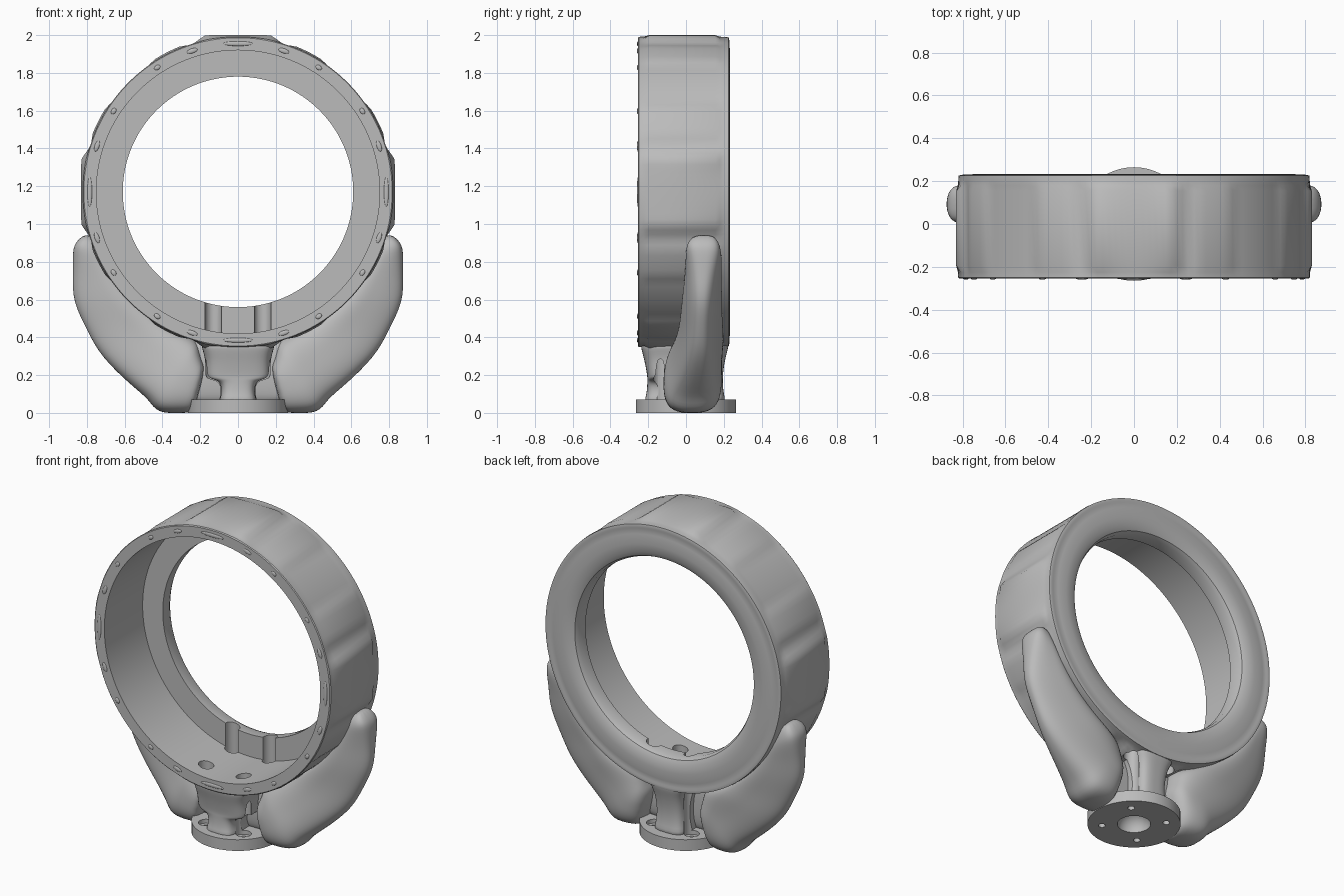
import bpy, bmesh
from math import sin, cos, pi, radians, degrees
from mathutils import Vector, Matrix

old = bpy.data.objects.get("Cube")
if old:
    bpy.data.objects.remove(old)

grey = bpy.data.materials.new("plain grey")
grey.use_nodes = True
COL = (0.5, 0.5, 0.5, 1)
grey.diffuse_color = COL
grey.node_tree.nodes["Principled BSDF"].inputs["Base Color"].default_value = COL

RING_Z = 1.17


def activate(ob):
    bpy.ops.object.select_all(action='DESELECT')
    ob.select_set(True)
    bpy.context.view_layer.objects.active = ob


def finish(name, bm, angle=30, subdiv=0):
    """Turn a bmesh into a smooth-shaded object."""
    bmesh.ops.recalc_face_normals(bm, faces=bm.faces)
    me = bpy.data.meshes.new(name)
    bm.to_mesh(me)
    bm.free()
    me.materials.append(grey)
    ob = bpy.data.objects.new(name, me)
    bpy.context.collection.objects.link(ob)
    activate(ob)
    if subdiv:
        ob.modifiers.new("subdivide", 'SUBSURF').levels = subdiv
        bpy.ops.object.modifier_apply(modifier="subdivide")
    bpy.ops.object.shade_smooth_by_angle(angle=radians(angle))
    return ob


def bridge(bm, loops, closed=False):
    """Join successive vertex loops with quads."""
    n = len(loops[0])
    pairs = list(zip(loops, loops[1:])) + ([(loops[-1], loops[0])] if closed else [])
    for a, b in pairs:
        for i in range(n):
            j = (i + 1) % n
            bm.faces.new((a[i], a[j], b[j], b[i]))


def loft(name, sections, power=3, n=16, subdiv=2, mirror=False):
    """Skin rounded sections given as (centre, half u, half v, taper along u)."""
    bm = bmesh.new()
    loops = []
    for c, u, v, taper in sections:
        loop = []
        for i in range(n):
            a = 2 * pi * i / n
            ca, sa = cos(a), sin(a)
            k = (abs(ca) ** power + abs(sa) ** power) ** (-1 / power)
            p = c + u * ca * k + v * sa * k * (1 - taper * ca * k)
            if mirror:
                p.x = -p.x
            loop.append(bm.verts.new(p))
        loops.append(loop)
    bridge(bm, loops)
    bm.faces.new(loops[0])
    bm.faces.new(loops[-1])
    return finish(name, bm, 50, subdiv)


def cylinder(name, x, y, z0, z1, r, seg=32):
    bm = bmesh.new()
    bmesh.ops.create_cone(bm, cap_ends=True, segments=seg, radius1=r, radius2=r,
                          depth=z1 - z0,
                          matrix=Matrix.Translation((x, y, (z0 + z1) / 2)))
    return finish(name, bm)


def cut(ob, cutters):
    for c in cutters:
        activate(ob)
        m = ob.modifiers.new("cut", 'BOOLEAN')
        m.operation, m.solver, m.object = 'DIFFERENCE', 'EXACT', c
        bpy.ops.object.modifier_apply(modifier="cut")
    activate(ob)
    bpy.ops.object.shade_smooth_by_angle(angle=radians(35))


# Ring: turned profile whose outside carries shallow flat pads
def pad_offset(theta):
    a = degrees(theta) % 90
    a = min(a, 90 - a)
    if a < 17:
        flat = 0.83 / cos(radians(min(a, 11))) - 0.818
        return flat * max(0, min(1, (17 - a) / 5))
    return 0.011 * max(0, min(1, (a - 18) / 4, (36 - a) / 4))


# (radius, y, pad strength)
PROFILE = [(0.75, 0.125, 0), (0.75, -0.255, 0), (0.816, -0.255, 0), (0.82, -0.25, 0.1),
           (0.818, -0.225, 0.3), (0.818, -0.195, 1), (0.818, 0.155, 1), (0.818, 0.18, 0.3),
           (0.82, 0.205, 0), (0.818, 0.226, 0), (0.8, 0.23, 0), (0.79, 0.226, 0),
           (0.76, 0.232, 0), (0.7, 0.234, 0), (0.65, 0.23, 0), (0.622, 0.215, 0),
           (0.61, 0.19, 0), (0.61, 0.125, 0)]
bm = bmesh.new()
SEG = 180
loops = []
for r, y, w in PROFILE:
    loop = []
    for i in range(SEG):
        t = 2 * pi * i / SEG
        rr = r + w * pad_offset(t)
        loop.append(bm.verts.new((rr * cos(t), y, RING_Z + rr * sin(t))))
    loops.append(loop)
bridge(bm, loops, closed=True)
ring = finish("ring", bm, 35)

# Small raised marks on the front rim
bm = bmesh.new()
for quarter in range(4):
    for deg, length in ((0, 0.08), (18, 0.03), (33, 0.018), (57, 0.018), (72, 0.03)):
        t = radians(deg + 90 * quarter)
        m = (Matrix.Translation((0.785 * cos(t), -0.254, RING_Z + 0.785 * sin(t)))
             @ Matrix.Rotation(-t, 4, 'Y')
             @ Matrix.Diagonal((0.013, 0.006, length, 1)))
        bmesh.ops.create_uvsphere(bm, u_segments=12, v_segments=8, radius=1, matrix=m)
finish("rim_marks", bm, 60)

# Round foot plate
foot = cylinder("foot_plate", 0, 0, 0, 0.07, 0.265, 64)


# Stem: wide front half and narrow rear half, both flared at the ends
def stem(name, rows):
    return loft(name, [(Vector((0, (y0 + y1) / 2, z)), Vector((hw, 0, 0)),
                        Vector((0, (y1 - y0) / 2, 0)), 0) for z, hw, y0, y1 in rows], 6)


front_stem = stem("front_stem", [
    (0.04, 0.11, -0.23, 0.05), (0.09, 0.092, -0.21, 0.05), (0.14, 0.09, -0.205, 0.05),
    (0.17, 0.11, -0.205, 0.05), (0.18, 0.165, -0.205, 0.05), (0.2, 0.175, -0.205, 0.05),
    (0.28, 0.17, -0.22, 0.05), (0.34, 0.19, -0.238, 0.05), (0.39, 0.2, -0.24, 0.05)])
rear_stem = stem("rear_stem", [
    (0.04, 0.12, -0.05, 0.22), (0.1, 0.1, -0.05, 0.197), (0.2, 0.095, -0.05, 0.192),
    (0.3, 0.105, -0.05, 0.21), (0.35, 0.13, -0.05, 0.226), (0.4, 0.16, -0.05, 0.227)])

# Side wings: (outer x, outer z, inner x, inner z, front y, back y, taper)
WING = [(0.81, 0.95, 0.76, 0.93, 0.04, 0.15, 0), (0.865, 0.9, 0.74, 0.88, 0.0, 0.18, 0),
        (0.876, 0.85, 0.7, 0.8, 0.0, 0.19, 0.1), (0.874, 0.72, 0.64, 0.72, 0.0, 0.18, 0.3),
        (0.876, 0.59, 0.55, 0.6, -0.01, 0.18, 0.4), (0.8, 0.44, 0.41, 0.49, -0.02, 0.18, 0.4),
        (0.73, 0.3, 0.31, 0.43, -0.04, 0.19, 0.35), (0.56, 0.14, 0.24, 0.4, -0.08, 0.19, 0.15),
        (0.47, 0.07, 0.21, 0.37, -0.11, 0.19, 0), (0.43, -0.005, 0.2, 0.33, -0.12, 0.19, 0),
        (0.29, 0.0, 0.19, 0.28, -0.12, 0.18, 0), (0.23, 0.0, 0.17, 0.24, -0.1, 0.12, 0)]
sections = []
for ox, oz, ix, iz, y0, y1, taper in WING:
    o, i = Vector((ox, 0, oz)), Vector((ix, 0, iz))
    mid = (o + i) / 2
    mid.y = (y0 + y1) / 2
    sections.append((mid, (o - i) / 2, Vector((0, (y1 - y0) / 2, 0)), taper))
wings = [loft(side + "_wing", sections, 3.5, mirror=side == "right") for side in ("left", "right")]

# Web joining the wings to the stem
web = loft("web", [(Vector((x, 0.01, 0.22)), Vector((0, 0.055, 0)), Vector((0, 0, 0.17)), 0)
                   for x in (-0.3, -0.15, 0, 0.15, 0.3)], 4)

# Screw access holes, foot screw holes and the centre socket
access, screws = [], []
for x in (-0.13, 0.13):
    for y in (-0.13, 0.13):
        access.append(cylinder("access_cutter", x, y, 0.045, 0.65, 0.044))
        screws.append(cylinder("screw_cutter", x, y, -0.1, 0.1, 0.02, 20))
bm = bmesh.new()
bmesh.ops.create_uvsphere(bm, u_segments=32, v_segments=16, radius=0.095)
socket = finish("socket_cutter", bm)

cut(ring, access)
cut(foot, access + screws + [socket])
for part in [front_stem, rear_stem, web] + wings:
    cut(part, access + [socket])
for c in access + screws + [socket]:
    bpy.data.objects.remove(c)
